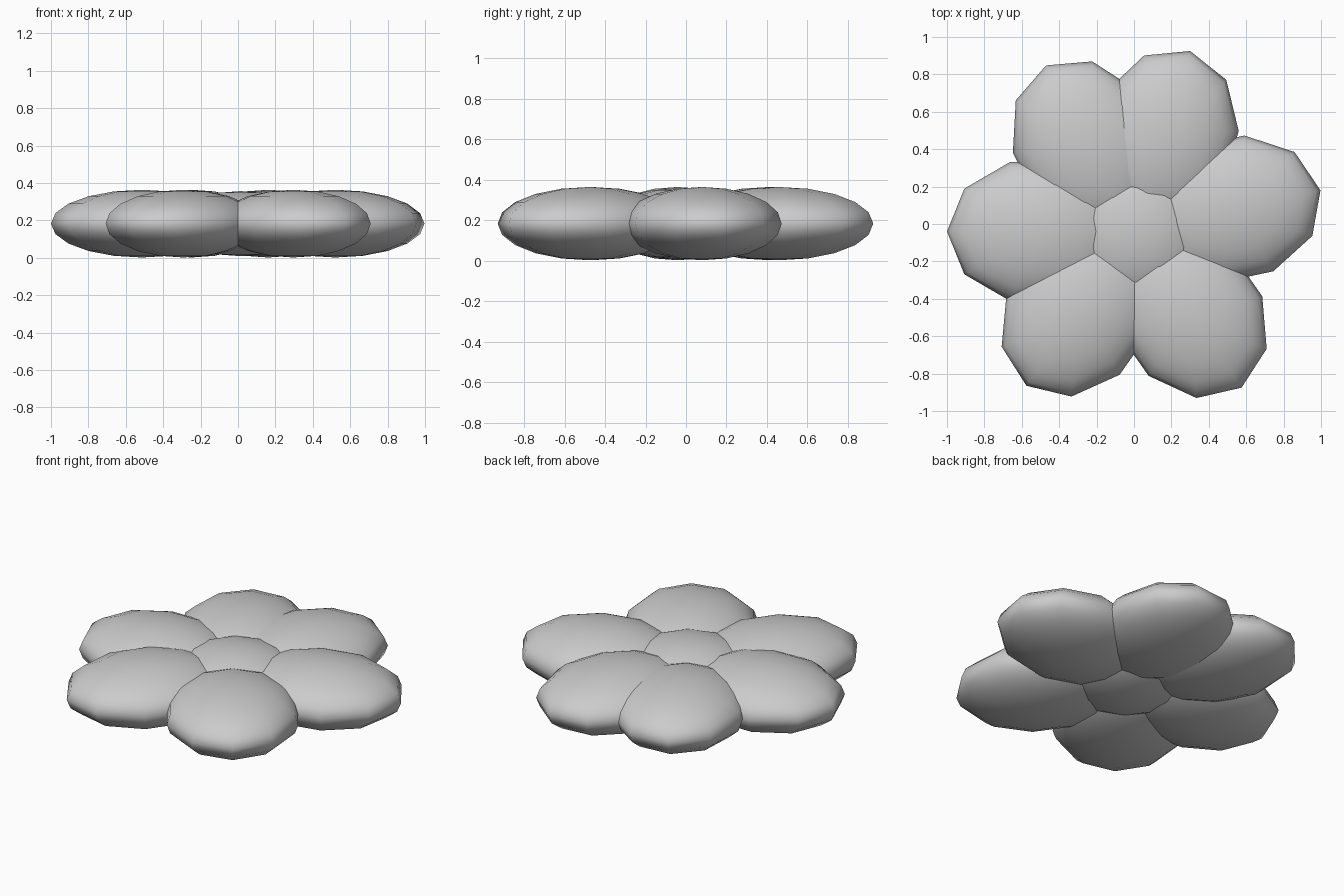
import bpy, math

if "Cube" in bpy.data.objects:
    bpy.data.objects.remove(bpy.data.objects["Cube"])

Z, H = 0.183, 0.181       # mid height and half thickness
A, B = 0.487, 0.39        # petal half length and half width


def blob(name, x, y, angle, length, width, sz):
    """Flattened smooth sphere with a corner pointing along the angle."""
    bpy.ops.mesh.primitive_uv_sphere_add(segments=10, ring_count=10, radius=1,
                                         location=(x, y, Z))
    ob = bpy.context.object
    ob.name = name
    ob.scale = (width, length, sz)
    ob.rotation_euler[2] = math.radians(angle - 90)
    bpy.ops.object.shade_smooth()
    return ob


# outer petals: tip position and pointing direction
petals = {
    "petal_right": (0.997, 0.18, 12),
    "petal_back_right": (0.30, 0.925, 73.5),
    "petal_back_left": (-0.47, 0.848, 117),
    "petal_left": (-1.0, -0.04, 180),
    "petal_front_left": (-0.575, -0.865, 234.5),
    "petal_front_right": (0.575, -0.875, 305),
}
for name, (tx, ty, ang) in petals.items():
    r = math.radians(ang)
    blob(name, tx - A * math.cos(r), ty - A * math.sin(r), ang, A, B, H)

# middle pad
blob("flower_centre", 0.015, -0.045, 90, 0.38, 0.38, 0.174)
